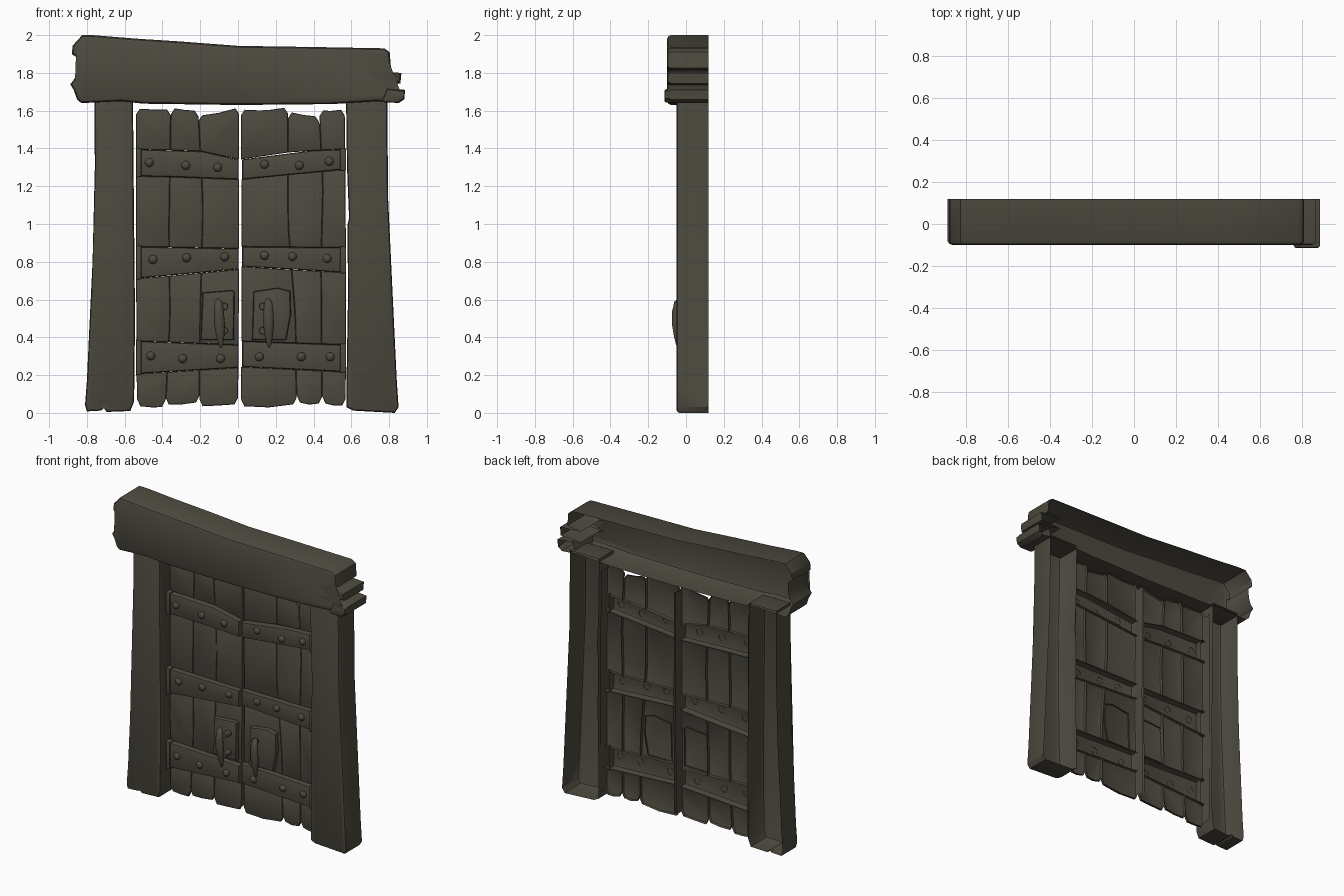
import bpy, bmesh, math, random
from mathutils import Vector

if "Cube" in bpy.data.objects:
    bpy.data.objects.remove(bpy.data.objects["Cube"])

random.seed(4)
wood = bpy.data.materials.new("dark weathered wood")
wood.diffuse_color = (0.075, 0.068, 0.050, 1)
wood.use_nodes = True
wood.node_tree.nodes["Principled BSDF"].inputs["Base Color"].default_value = wood.diffuse_color


def finish(name, bm, angle=35):
    mesh = bpy.data.meshes.new(name)
    bm.to_mesh(mesh)
    bm.free()
    mesh.materials.append(wood)
    ob = bpy.data.objects.new(name, mesh)
    bpy.context.collection.objects.link(ob)
    bpy.ops.object.select_all(action='DESELECT')
    bpy.context.view_layer.objects.active = ob
    ob.select_set(True)
    bpy.ops.object.shade_smooth_by_angle(angle=math.radians(angle))
    return ob


def inset(pts, d):
    """Move a counter-clockwise outline inwards by d."""
    out = []
    for i, p in enumerate(pts):
        p = Vector(p)
        a = (p - Vector(pts[i - 1])).normalized()
        b = (Vector(pts[(i + 1) % len(pts)]) - p).normalized()
        n = Vector((-a.y, a.x)) + Vector((-b.y, b.x))
        n = n.normalized() if n.length > 1e-4 else -a
        k = max(0.7, n.dot(Vector((-a.y, a.x))))
        out.append(p + n * (d / k))
    return out


def slab(name, pts, y_back, y_front, bevel):
    """Open-backed shell: side walls, chamfer and front face."""
    bm = bmesh.new()
    rings = [(pts, y_back), (pts, y_front + bevel),
             (inset(pts, bevel * 0.35), y_front + bevel * 0.3), (inset(pts, bevel), y_front)]
    rows = [[bm.verts.new((p[0], y, p[1])) for p in ring] for ring, y in rings]
    n = len(pts)
    for r0, r1 in zip(rows, rows[1:]):
        for i in range(n):
            j = (i + 1) % n
            bm.faces.new((r0[i], r0[j], r1[j], r1[i]))
    face = bm.faces.new(rows[-1])
    bmesh.ops.triangulate(bm, faces=[face])
    return finish(name, bm)


def interp(t, knots):
    """Piecewise linear curve through (t, value) knots."""
    if t <= knots[0][0]:
        return knots[0][1]
    for (a, va), (b, vb) in zip(knots, knots[1:]):
        if t <= b:
            return va + (vb - va) * (t - a) / (b - a)
    return knots[-1][1]


# Lintel beam with split ends
slab("lintel", [
    (-0.83, 1.64), (-0.62, 1.65), (-0.5, 1.637), (0, 1.63), (0.5, 1.635), (0.74, 1.65), (0.85, 1.64),
    (0.88, 1.66), (0.885, 1.71), (0.79, 1.72), (0.71, 1.735), (0.86, 1.745), (0.865, 1.80),
    (0.71, 1.808), (0.81, 1.825), (0.803, 1.91), (0.775, 1.93), (0.4, 1.937), (0, 1.943),
    (-0.3, 1.966), (-0.55, 1.982), (-0.77, 2.0), (-0.825, 2.0), (-0.875, 1.945), (-0.88, 1.90),
    (-0.85, 1.88), (-0.852, 1.81), (-0.865, 1.77), (-0.888, 1.74), (-0.87, 1.71), (-0.852, 1.66)],
    0.118, -0.10, 0.02)
# Raised splinter on the right end of the beam
slab("lintel_splinter", [(0.76, 1.645), (0.85, 1.642), (0.88, 1.665), (0.885, 1.705), (0.79, 1.715)],
     0.1, -0.115, 0.012)

# Posts
slab("left_post", [
    (-0.81, 0.04), (-0.80, 0.008), (-0.725, 0.012), (-0.71, 0.025), (-0.695, 0.005), (-0.57, 0.01),
    (-0.55, 0.06), (-0.545, 0.5), (-0.552, 1.2), (-0.556, 1.66), (-0.76, 1.66), (-0.758, 1.3),
    (-0.77, 0.8), (-0.788, 0.43), (-0.80, 0.17)], 0.118, -0.05, 0.014)
slab("right_post", [
    (0.575, 0.03), (0.61, 0.012), (0.83, 0.0), (0.85, 0.03), (0.84, 0.18), (0.82, 0.6), (0.795, 1.13),
    (0.79, 1.66), (0.572, 1.66), (0.577, 1.3), (0.588, 1.03), (0.58, 1.0), (0.582, 0.6), (0.575, 0.2)],
    0.118, -0.05, 0.014)

# Door leaves: plank edges as (z, x), plank ends, straps as lower and upper (x, z) edges
PLANK_Y, STRAP_Y = 0.035, 0.005
leaves = {
    "left": dict(
        edges=[[(0, -0.535), (0.8, -0.54), (1.6, -0.54)],
               [(0, -0.385), (0.5, -0.36), (1, -0.365), (1.6, -0.355)],
               [(0, -0.205), (0.5, -0.20), (1.1, -0.185), (1.4, -0.20), (1.6, -0.21)],
               [(0, 0.0), (0.8, 0.006), (1.6, 0.006)]],
        tops=[(1.61, 1.605), (1.612, 1.60), (1.575, 1.612)], bots=[(0.035, 0.03), (0.045, 0.055), (0.035, 0.045)],
        straps=[([(-0.535, 0.207), (0.003, 0.24)], [(-0.535, 0.38), (0.003, 0.36)]),
                ([(-0.535, 0.712), (0.003, 0.76)], [(-0.535, 0.88), (0.003, 0.87)]),
                ([(-0.535, 1.254), (-0.31, 1.248), (0.003, 1.236)],
                 [(-0.535, 1.395), (-0.19, 1.385), (0.003, 1.342)])],
        cap=(-0.54, -0.51)),
    "right": dict(
        edges=[[(0, 0.015), (0.8, 0.02), (1.6, 0.015)],
               [(0, 0.31), (0.5, 0.305), (1, 0.265), (1.6, 0.265)],
               [(0, 0.445), (0.8, 0.44), (1.2, 0.45), (1.6, 0.43)],
               [(0, 0.57), (0.8, 0.572), (1.6, 0.565)]],
        tops=[(1.605, 1.615), (1.59, 1.57), (1.60, 1.605)], bots=[(0.035, 0.045), (0.055, 0.05), (0.05, 0.04)],
        straps=[([(0.022, 0.244), (0.57, 0.217)], [(0.022, 0.38), (0.57, 0.36)]),
                ([(0.022, 0.775), (0.57, 0.743)], [(0.022, 0.88), (0.57, 0.875)]),
                ([(0.022, 1.236), (0.57, 1.29)], [(0.022, 1.342), (0.4, 1.39), (0.57, 1.395)])],
        cap=(0.54, 0.573)),
}

for side, leaf in leaves.items():
    edges, straps = leaf["edges"], leaf["straps"]
    # Planks, broken where the straps cover them
    for p in range(3):
        left, right = edges[p], edges[p + 1]
        for s in range(4):
            def z_low(x):
                return interp(x, straps[s - 1][1])

            def z_high(x):
                return interp(x, straps[s][0])
            xl, xr = left[0][1], right[0][1]
            zb = leaf["bots"][p] if s == 0 else (z_low(xl), z_low(xr))
            zt = leaf["tops"][p] if s == 3 else (z_high(xl), z_high(xr))
            pts = []
            if s == 0:      # worn lower end
                a, b = interp(0, left), interp(0, right)
                pts += [(a, zb[0] + 0.04), (a + 0.018, zb[0]),
                        ((a + b) / 2, sum(zb) / 2 - random.uniform(0, 0.012)), (b - 0.018, zb[1]), (b, zb[1] + 0.035)]
            else:
                pts += [(interp(zb[0], left), zb[0]), (interp(zb[1], right), zb[1])]
            mids = [0.25, 0.5, 0.75]
            for t in mids:
                z = zb[1] + (zt[1] - zb[1]) * t
                pts.append((interp(z, right), z))
            if s == 3:      # worn upper end
                a, b = interp(1.6, left), interp(1.6, right)
                pts += [(b, zt[1] - 0.03), (b - 0.02, zt[1]),
                        ((a + b) / 2, sum(zt) / 2 - random.uniform(0, 0.012)), (a + 0.02, zt[0]), (a, zt[0] - 0.03)]
            else:
                pts += [(interp(zt[1], right), zt[1]), (interp(zt[0], left), zt[0])]
            for t in reversed(mids):
                z = zb[0] + (zt[0] - zb[0]) * t
                pts.append((interp(z, left), z))
            slab(f"{side}_plank_{p}_{s}", pts, PLANK_Y + 0.02, PLANK_Y, 0.007)
    # Return walls along both long edges of the leaf
    for k, edge in ((0, edges[0]), (1, edges[-1])):
        bm = bmesh.new()
        zs = [0.07, 0.45, 0.8, 1.2, 1.575]
        rows = [[bm.verts.new((interp(z, edge), y, z)) for z in zs] for y in (PLANK_Y + 0.007, 0.105)]
        for i in range(4):
            q = [rows[0][i], rows[1][i], rows[1][i + 1], rows[0][i + 1]]
            bm.faces.new(q if k else q[::-1])
        finish(f"{side}_leaf_edge_{k}", bm)
    # Straps and their end caps
    for i, (low, high) in enumerate(straps):
        slab(f"{side}_strap_{i}", low + high[::-1], PLANK_Y + 0.02, STRAP_Y, 0.01)
        c0, c1 = leaf["cap"]
        zl, zh = interp(c0, low) - 0.008, interp(c0, high) + 0.008
        slab(f"{side}_strap_cap_{i}", [(c0, zl), (c1, zl + 0.004), (c1, zh - 0.002), (c0, zh)],
             PLANK_Y + 0.02, STRAP_Y - 0.012, 0.007)

# Rivets: (x, z) of each dome
rivets = [(-0.47, 1.325), (-0.277, 1.31), (-0.108, 1.30), (-0.45, 0.812), (-0.272, 0.822), (-0.071, 0.826),
          (-0.462, 0.302), (-0.293, 0.287), (-0.092, 0.287), (0.14, 1.316), (0.325, 1.31), (0.483, 1.332),
          (0.14, 0.833), (0.288, 0.828), (0.472, 0.817), (0.113, 0.297), (0.335, 0.297), (0.488, 0.297)]
for i, (x, z) in enumerate(rivets):
    bm = bmesh.new()
    bmesh.ops.create_uvsphere(bm, u_segments=12, v_segments=8, radius=0.024)
    bmesh.ops.delete(bm, geom=[v for v in bm.verts if v.co.z < -0.001], context='VERTS')
    for v in bm.verts:
        v.co = Vector((x + v.co.x, STRAP_Y + 0.002 - v.co.z * 0.85, z + v.co.y))
    finish("rivet_%d" % i, bm, 60)

# Handle plates
slab("left_handle_plate", [(-0.198, 0.385), (-0.022, 0.385), (-0.018, 0.64), (-0.03, 0.65), (-0.187, 0.637)],
     PLANK_Y + 0.01, 0.008, 0.012)
slab("right_handle_plate", [(0.075, 0.385), (0.255, 0.385), (0.28, 0.52), (0.277, 0.645), (0.21, 0.662), (0.082, 0.643)],
     PLANK_Y + 0.01, 0.008, 0.012)


# Handles: tapered curved grip standing on two pegs
def handle(name, x, lean, peg_x):
    path = [(0.605, -0.035, 0.008), (0.59, -0.048, 0.02), (0.54, -0.056, 0.026), (0.47, -0.056, 0.028),
            (0.41, -0.05, 0.022), (0.36, -0.045, 0.011), (0.343, -0.044, 0.003)]
    bm = bmesh.new()
    rows = []
    for z, y, r in path:
        cx = x + lean * (0.6 - z) / 0.26
        rows.append([bm.verts.new((cx + r * math.cos(a), y + 0.7 * r * math.sin(a), z))
                     for a in (k * math.tau / 10 for k in range(10))])
    for r0, r1 in zip(rows, rows[1:]):
        for k in range(10):
            bm.faces.new((r0[k], r1[k], r1[(k + 1) % 10], r0[(k + 1) % 10]))
    bm.faces.new(rows[0])
    bm.faces.new(rows[-1][::-1])
    bmesh.ops.recalc_face_normals(bm, faces=bm.faces)
    finish(name, bm, 50)
    for n, z in enumerate((0.565, 0.435)):
        bm = bmesh.new()
        bmesh.ops.create_cone(bm, cap_ends=True, segments=10, radius1=0.02, radius2=0.018, depth=0.065)
        for v in bm.verts:
            v.co = Vector((peg_x + v.co.x, -0.018 - v.co.z, z + v.co.y))
        bmesh.ops.recalc_face_normals(bm, faces=bm.faces)
        finish(f"{name}_peg_{n}", bm, 50)


handle("left_handle", -0.105, 0.015, -0.072)
handle("right_handle", 0.16, 0.005, 0.13)
